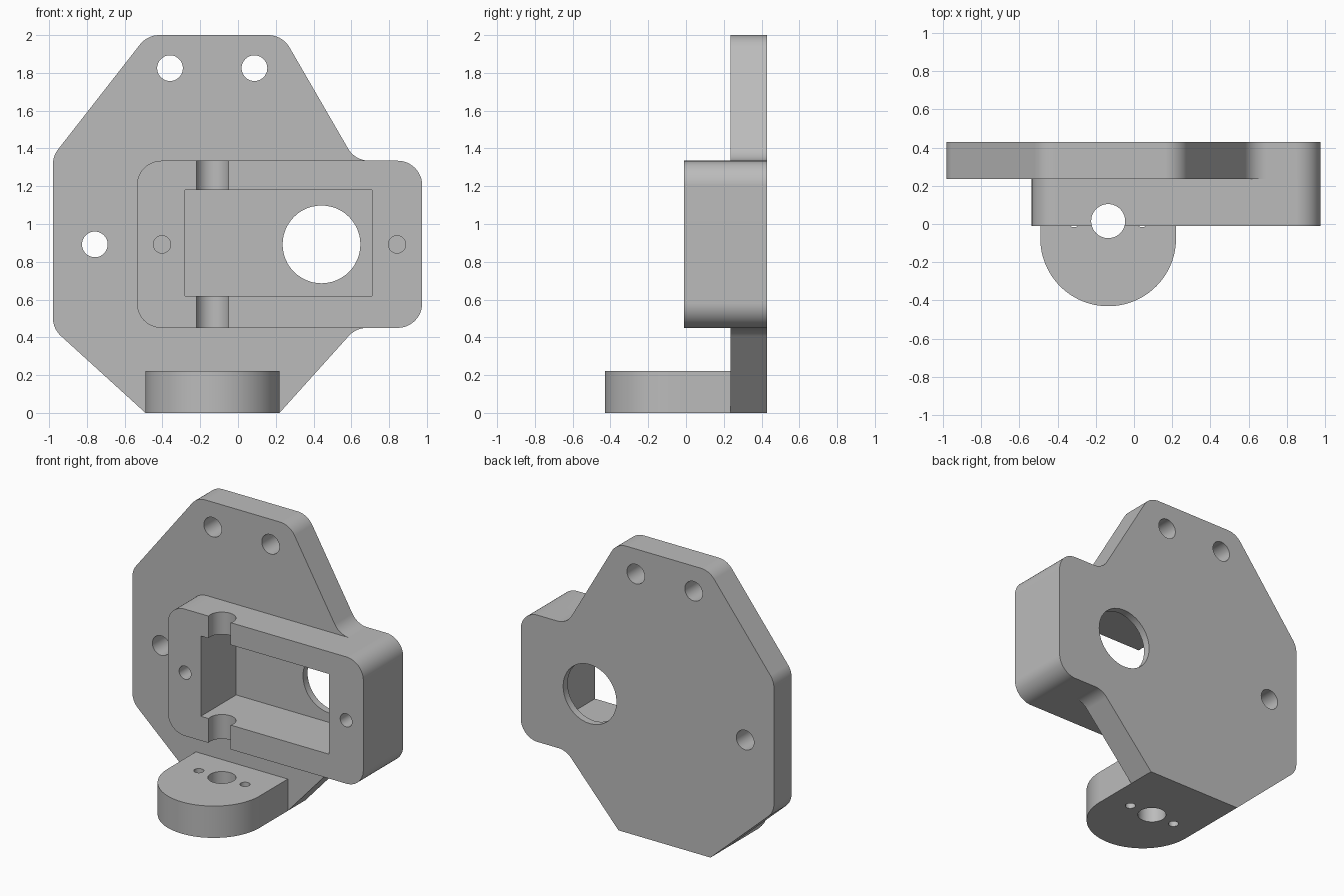
import bpy, bmesh, math
from mathutils import Vector

cube = bpy.data.objects.get("Cube")
if cube:
    bpy.data.objects.remove(cube, do_unlink=True)

grey = bpy.data.materials.new("plain_grey")
grey.use_nodes = True
grey.diffuse_color = (0.5, 0.5, 0.5, 1)
grey.node_tree.nodes["Principled BSDF"].inputs["Base Color"].default_value = (0.5, 0.5, 0.5, 1)


def rounded(points, radius, sharp=(), steps=12):
    """Outline with an arc of the given radius at every corner not in sharp."""
    out = []
    for i, p in enumerate(points):
        p = Vector(p)
        if i in sharp:
            out.append(p)
            continue
        a = (Vector(points[i - 1]) - p).normalized()
        b = (Vector(points[(i + 1) % len(points)]) - p).normalized()
        half = a.angle(b) / 2
        centre = p + (a + b).normalized() * radius / math.sin(half)
        start = p + a * radius / math.tan(half) - centre
        end = p + b * radius / math.tan(half) - centre
        sweep = math.pi - 2 * half
        for k in range(steps + 1):
            t = k / steps
            out.append(centre + (start * math.sin((1 - t) * sweep)
                                 + end * math.sin(t * sweep)) / math.sin(sweep))
    return [(round(q.x, 5), round(q.y, 5)) for q in out]


def arc(x, y, r, start=0, turn=2 * math.pi, steps=48):
    return [(x + r * math.cos(start + turn * k / steps),
             y + r * math.sin(start + turn * k / steps)) for k in range(steps)]


def box(x0, x1, z0, z1):
    return [(x0, z0), (x1, z0), (x1, z1), (x0, z1)]


def prism(name, outline, axis, lo, hi):
    """Extrude an outline along y or z."""
    bm = bmesh.new()
    verts = [bm.verts.new((u, lo, v) if axis == "Y" else (u, v, lo)) for u, v in outline]
    face = bm.faces.new(verts)
    moved = bmesh.ops.extrude_face_region(bm, geom=[face])["geom"]
    offset = (0, hi - lo, 0) if axis == "Y" else (0, 0, hi - lo)
    bmesh.ops.translate(bm, vec=offset,
                        verts=[g for g in moved if isinstance(g, bmesh.types.BMVert)])
    bmesh.ops.recalc_face_normals(bm, faces=bm.faces)
    mesh = bpy.data.meshes.new(name)
    bm.to_mesh(mesh)
    bm.free()
    mesh.materials.append(grey)
    obj = bpy.data.objects.new(name, mesh)
    bpy.context.collection.objects.link(obj)
    return obj


def combine(target, other, operation):
    """Apply a boolean and remove the second object."""
    mod = target.modifiers.new("boolean", "BOOLEAN")
    mod.operation = operation
    mod.solver = "EXACT"
    mod.object = other
    bpy.context.view_layer.objects.active = target
    bpy.ops.object.modifier_apply(modifier=mod.name)
    bpy.data.objects.remove(other, do_unlink=True)


FRONT, STEP, BACK = -0.01, 0.235, 0.43
MID_X, MID_Z, AXIS_Y = -0.135, 0.892, 0.015

# Back plate with rounded corners
plate_outline = rounded([(-0.49, 0), (0.22, 0), (0.625, 0.45), (0.975, 0.45),
                         (0.975, 1.335), (0.62, 1.335), (0.235, 2), (-0.48, 2),
                         (-0.98, 1.36), (-0.98, 0.446)], 0.13, sharp=(0, 1))
bracket = prism("mounting_bracket", plate_outline, "Y", STEP, BACK)

# Raised motor housing on the front
housing = prism("housing", rounded(box(-0.535, 0.975, 0.45, 1.335), 0.13), "Y", FRONT, STEP)
combine(bracket, housing, "UNION")

# Round-ended foot
foot_outline = arc(MID_X, -0.075, 0.355, math.pi, math.pi) + [
    (0.22, -0.075), (0.22, STEP), (-0.49, STEP)]
combine(bracket, prism("foot", foot_outline, "Z", 0, 0.222), "UNION")

# Pocket, then the shaft window through its floor
cutters = [prism("pocket", box(-0.28, 0.71, 0.62, 1.18), "Y", -0.2, 0.38),
           prism("window", arc(0.442, MID_Z, 0.206), "Y", 0.3, 0.6)]
# Bolt holes through the plate
for x, z in ((-0.36, 1.825), (0.087, 1.825), (-0.758, MID_Z)):
    cutters.append(prism("bolt_hole", arc(x, z, 0.068), "Y", 0.1, 0.6))
# Blind screw holes beside the pocket
for x in (-0.402, 0.842):
    cutters.append(prism("screw_hole", arc(x, MID_Z, 0.046), "Y", -0.2, STEP))
# Pivot bore through the foot and the housing lips
cutters.append(prism("pivot_bore", arc(MID_X, AXIS_Y, 0.089), "Z", -0.2, 1.6))
# Small foot holes
for side in (-1, 1):
    cutters.append(prism("foot_hole", arc(MID_X + side * 0.178, AXIS_Y, 0.032), "Z", -0.2, 0.35))
for cutter in cutters:
    combine(bracket, cutter, "DIFFERENCE")

# Smooth rounds, flat faces
bpy.ops.object.select_all(action="DESELECT")
bracket.select_set(True)
bpy.context.view_layer.objects.active = bracket
bpy.ops.object.shade_smooth_by_angle(angle=math.radians(30))
weighted = bracket.modifiers.new("weighted_normals", "WEIGHTED_NORMAL")
weighted.keep_sharp = True
